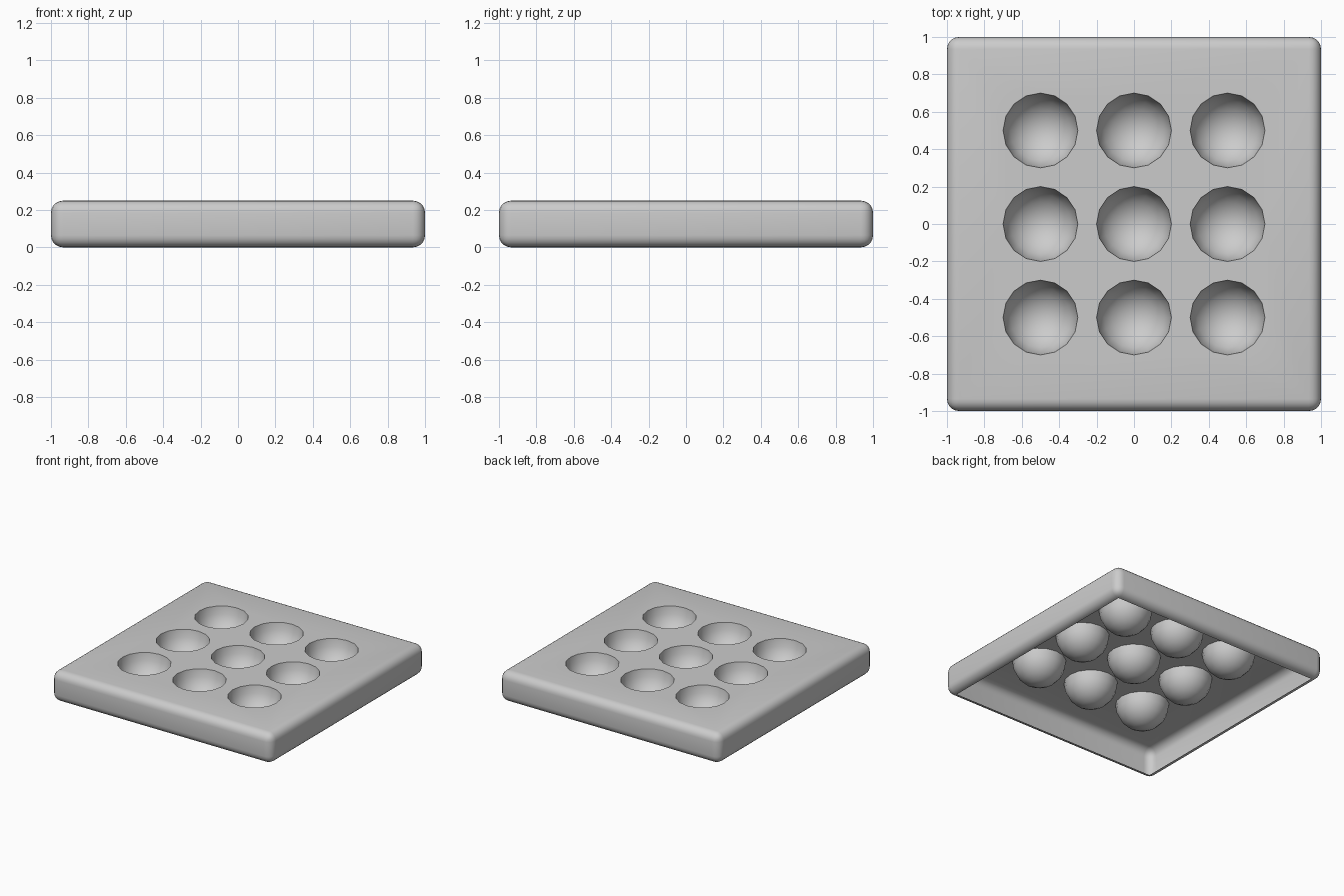
import bpy, bmesh
from mathutils import Vector
from math import radians

if "Cube" in bpy.data.objects:
    bpy.data.objects.remove(bpy.data.objects["Cube"])

H, R, BEVEL = 0.25, 0.2, 0.065
bm = bmesh.new()

# Rounded slab
bmesh.ops.create_cube(bm, size=1)
for v in bm.verts:
    v.co = Vector((v.co.x * 2, v.co.y * 2, (v.co.z + 0.5) * H))
bmesh.ops.bevel(bm, geom=bm.edges[:], offset=BEVEL, offset_type='OFFSET',
                segments=5, profile=0.5, affect='EDGES')

# Open underside, and top cleared for the panel with holes
flat = [f for f in bm.faces if abs(f.normal.z) > 0.999 and f.calc_area() > 1]
bmesh.ops.delete(bm, geom=flat, context='FACES_ONLY')
bmesh.ops.delete(bm, geom=[e for e in bm.edges if not e.link_faces], context='EDGES')

# Nine hemispherical cups hanging from the top surface
for x in (-0.5, 0, 0.5):
    for y in (-0.5, 0, 0.5):
        verts = bmesh.ops.create_uvsphere(bm, u_segments=16, v_segments=10, radius=R)["verts"]
        upper = [v for v in verts if v.co.z > 0.001]
        lower = [v for v in verts if v.co.z <= 0.001]
        bmesh.ops.delete(bm, geom=upper, context='VERTS')
        bmesh.ops.reverse_faces(bm, faces=list({f for v in lower for f in v.link_faces}))
        bmesh.ops.translate(bm, verts=lower, vec=(x, y, H))

# Flat top panel between the slab border and the cup rims
rim = [e for e in bm.edges if e.is_boundary and all(v.co.z > H - 0.001 for v in e.verts)]
fill = bmesh.ops.triangle_fill(bm, edges=rim, use_beauty=True, normal=(0, 0, 1))
for f in fill["geom"]:
    if isinstance(f, bmesh.types.BMFace):
        f.normal_update()
        if f.normal.z < 0:
            f.normal_flip()

mesh = bpy.data.meshes.new("cup_tray")
bm.to_mesh(mesh)
bm.free()
tray = bpy.data.objects.new("cup_tray", mesh)
bpy.context.collection.objects.link(tray)
bpy.context.view_layer.objects.active = tray
tray.select_set(True)
bpy.ops.object.shade_smooth_by_angle(angle=radians(35))
